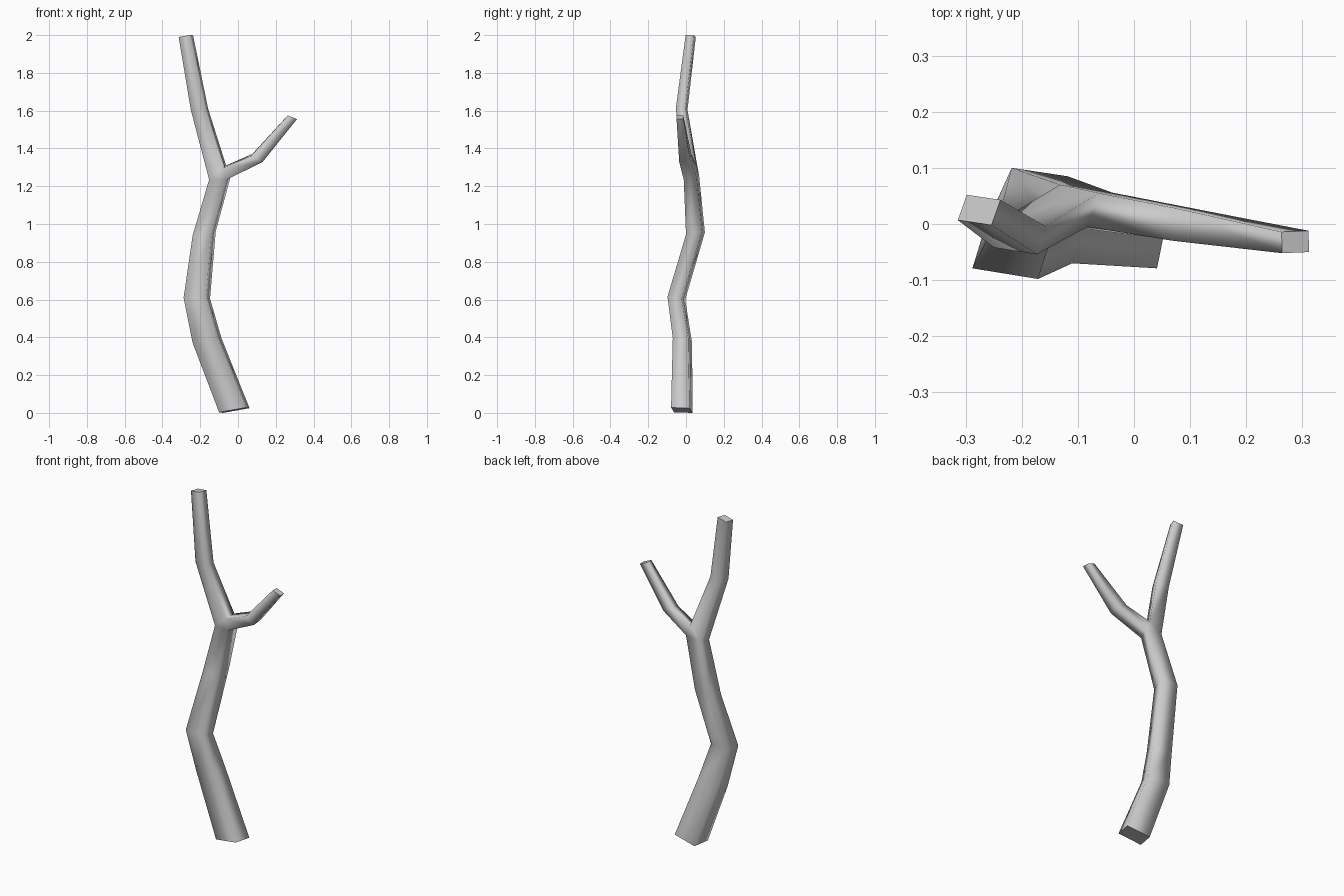
import bpy, bmesh, math
from mathutils import Vector

if "Cube" in bpy.data.objects:
    bpy.data.objects.remove(bpy.data.objects["Cube"])

bm = bmesh.new()


def ring(a, b, d):
    """Four-sided cross-section: corner a, its neighbours b and d, fourth corner implied."""
    a, b, d = Vector(a), Vector(b), Vector(d)
    return [bm.verts.new(p) for p in (a, b, b + d - a, d)]


def loft(rings):
    for lo, hi in zip(rings, rings[1:]):
        for i in range(4):
            j = (i + 1) % 4
            bm.faces.new((lo[i], lo[j], hi[j], hi[i]))


# Trunk cross-sections: front left, front right, back left
trunk = [
    ring((-0.10, -0.063, 0.003), (0.041, -0.079, 0.028), (-0.08, 0.035, 0.0)),
    ring((-0.24, -0.05, 0.37), (-0.11, -0.07, 0.395), (-0.218, 0.032, 0.372)),
    ring((-0.288, -0.079, 0.61), (-0.171, -0.098, 0.615), (-0.265, -0.004, 0.60)),
    ring((-0.24, 0.015, 0.94), (-0.14, 0.0, 0.945), (-0.218, 0.10, 0.955)),
    ring((-0.153, 0.002, 1.235), (-0.06, -0.012, 1.235), (-0.132, 0.07, 1.25)),
]
loft(trunk)
fl, fr, br, bl = trunk[-1]

# Crotch of the fork
cf = bm.verts.new((-0.083, -0.005, 1.295))
cb = bm.verts.new((-0.063, 0.055, 1.31))
bm.faces.new((fl, fr, cf))
bm.faces.new((br, bl, cb))

# Main limb
limb = [
    [fl, cf, cb, bl],
    ring((-0.25, -0.042, 1.605), (-0.173, -0.054, 1.61), (-0.235, 0.008, 1.605)),
    ring((-0.314, 0.007, 1.99), (-0.254, -0.002, 2.0), (-0.298, 0.052, 1.99)),
]
loft(limb)

# Side limb: front top, front bottom, back top
twig = [
    [cf, fr, br, cb],
    ring((0.07, -0.03, 1.36), (0.13, -0.036, 1.328), (0.075, 0.028, 1.37)),
    ring((0.264, -0.052, 1.575), (0.312, -0.05, 1.555), (0.263, -0.014, 1.575)),
]
loft(twig)

# Cut ends
for end in (trunk[0], limb[-1], twig[-1]):
    bm.faces.new(end)
bmesh.ops.recalc_face_normals(bm, faces=bm.faces)

mesh = bpy.data.meshes.new("forked_branch")
bm.to_mesh(mesh)
bm.free()
branch = bpy.data.objects.new("forked_branch", mesh)
bpy.context.collection.objects.link(branch)
bpy.context.view_layer.objects.active = branch
branch.select_set(True)
# Soft bark, crisp cut ends: only the end rims stay sharp
mesh.shade_smooth()
caps = [p for p in mesh.polygons][-3:]
rims = {tuple(sorted(k)) for p in caps for k in p.edge_keys}
for e in mesh.edges:
    e.use_edge_sharp = tuple(sorted(e.vertices)) in rims
